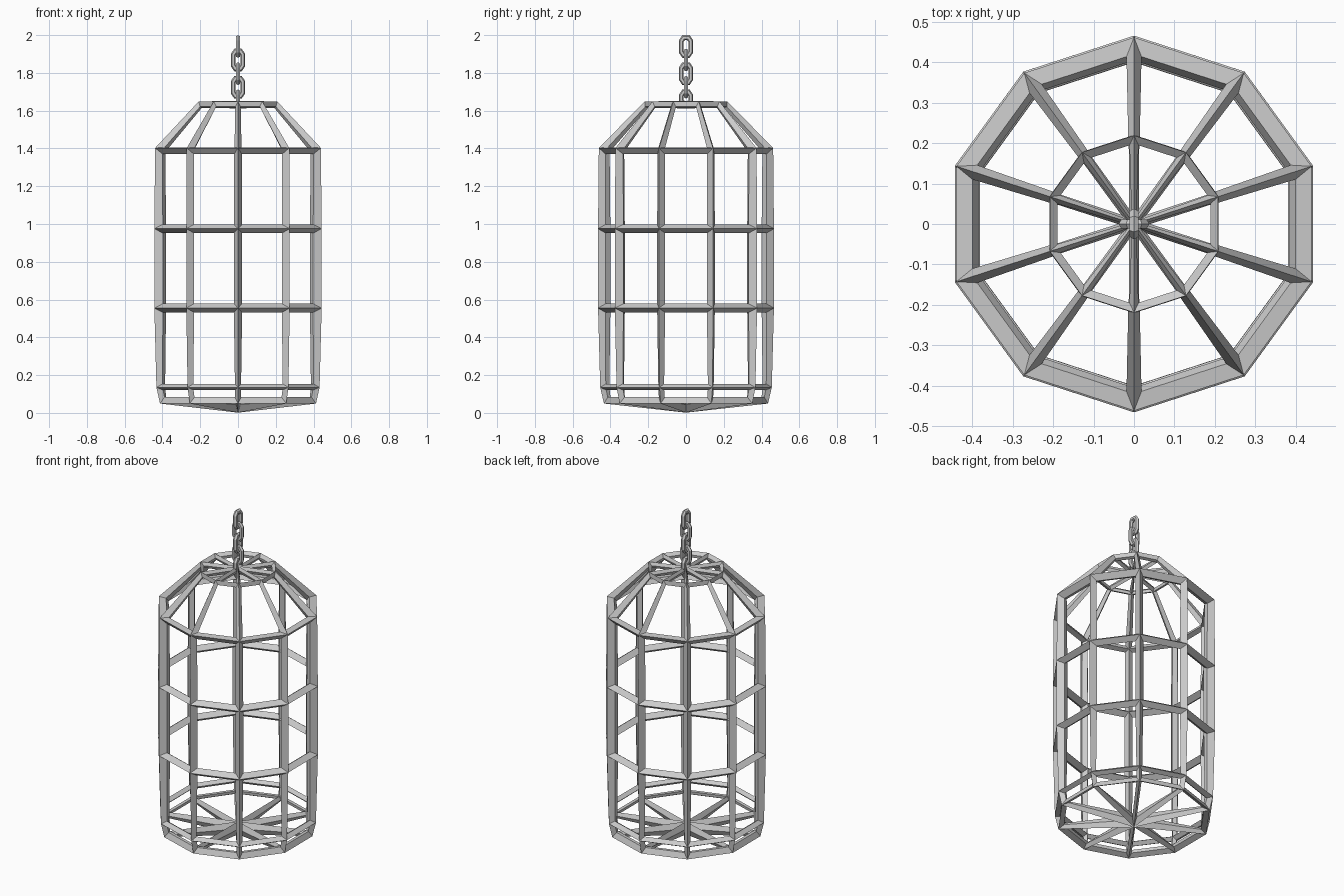
import bpy, bmesh
from math import sin, cos, pi
from mathutils import Vector

if "Cube" in bpy.data.objects:
    bpy.data.objects.remove(bpy.data.objects["Cube"])

SIDES = 10


def make_object(name, bm):
    bmesh.ops.recalc_face_normals(bm, faces=bm.faces)
    mesh = bpy.data.meshes.new(name)
    bm.to_mesh(mesh)
    bm.free()
    obj = bpy.data.objects.new(name, mesh)
    bpy.context.collection.objects.link(obj)
    return obj


# Cage: closed ten-sided shell turned into bars by a wireframe modifier
def build_cage():
    profile = [(0.417, 0.066), (0.430, 0.137), (0.433, 0.555),
               (0.433, 0.975), (0.433, 1.392), (0.210, 1.632)]
    bm = bmesh.new()
    rings = []
    for r, z in profile:
        angles = [pi / 2 + 2 * pi * i / SIDES for i in range(SIDES)]
        rings.append([bm.verts.new((r * cos(a), r * sin(a), z)) for a in angles])
    bottom = bm.verts.new((0, 0, 0.041))
    top = bm.verts.new((0, 0, 1.632))
    for i in range(SIDES):
        j = (i + 1) % SIDES
        for low, high in zip(rings, rings[1:]):
            bm.faces.new((low[i], low[j], high[j], high[i]))
        bm.faces.new((bottom, rings[0][j], rings[0][i]))
        bm.faces.new((top, rings[-1][i], rings[-1][j]))
    cage = make_object("cage_bars", bm)
    mod = cage.modifiers.new("bars", 'WIREFRAME')
    mod.thickness = 0.19
    mod.offset = 0
    mod.use_even_offset = False
    mod.use_relative_offset = True
    mod.use_replace = True


# Chain link: hexagonal tube swept around an eight-point loop
def build_link(name, z, half_height, along_x):
    tube, sides, w, h = 0.013, 6, 0.025, half_height - 0.013
    path = [(w, h - 0.018), (w * 0.5, h), (-w * 0.5, h), (-w, h - 0.018)]
    path += [(-u, -v) for u, v in path]
    pts = [Vector(p) for p in path]
    bm = bmesh.new()
    rings = []
    for i, p in enumerate(pts):
        d0 = (p - pts[i - 1]).normalized()
        d1 = (pts[(i + 1) % len(pts)] - p).normalized()
        n0, n1 = Vector((d0.y, -d0.x)), Vector((d1.y, -d1.x))
        miter = (n0 + n1) / (1 + n0.dot(n1))
        ring = []
        for k in range(sides):
            a = 2 * pi * k / sides
            q = p + miter * tube * cos(a)
            t = tube * sin(a)
            co = (q.x, t, q.y) if along_x else (t, q.x, q.y)
            ring.append(bm.verts.new((co[0], co[1], co[2] + z)))
        rings.append(ring)
    for i, a in enumerate(rings):
        b = rings[(i + 1) % len(rings)]
        for k in range(sides):
            m = (k + 1) % sides
            bm.faces.new((a[k], a[m], b[m], b[k]))
    make_object(name, bm)


build_cage()

# Chain: links alternate direction, the lowest is shorter and sits in the hub
for n in range(4):
    build_link(f"chain_link_{n + 1}", 1.940 - 0.072 * n, 0.060, n % 2 == 1)
build_link("chain_anchor_link", 1.667, 0.045, False)
